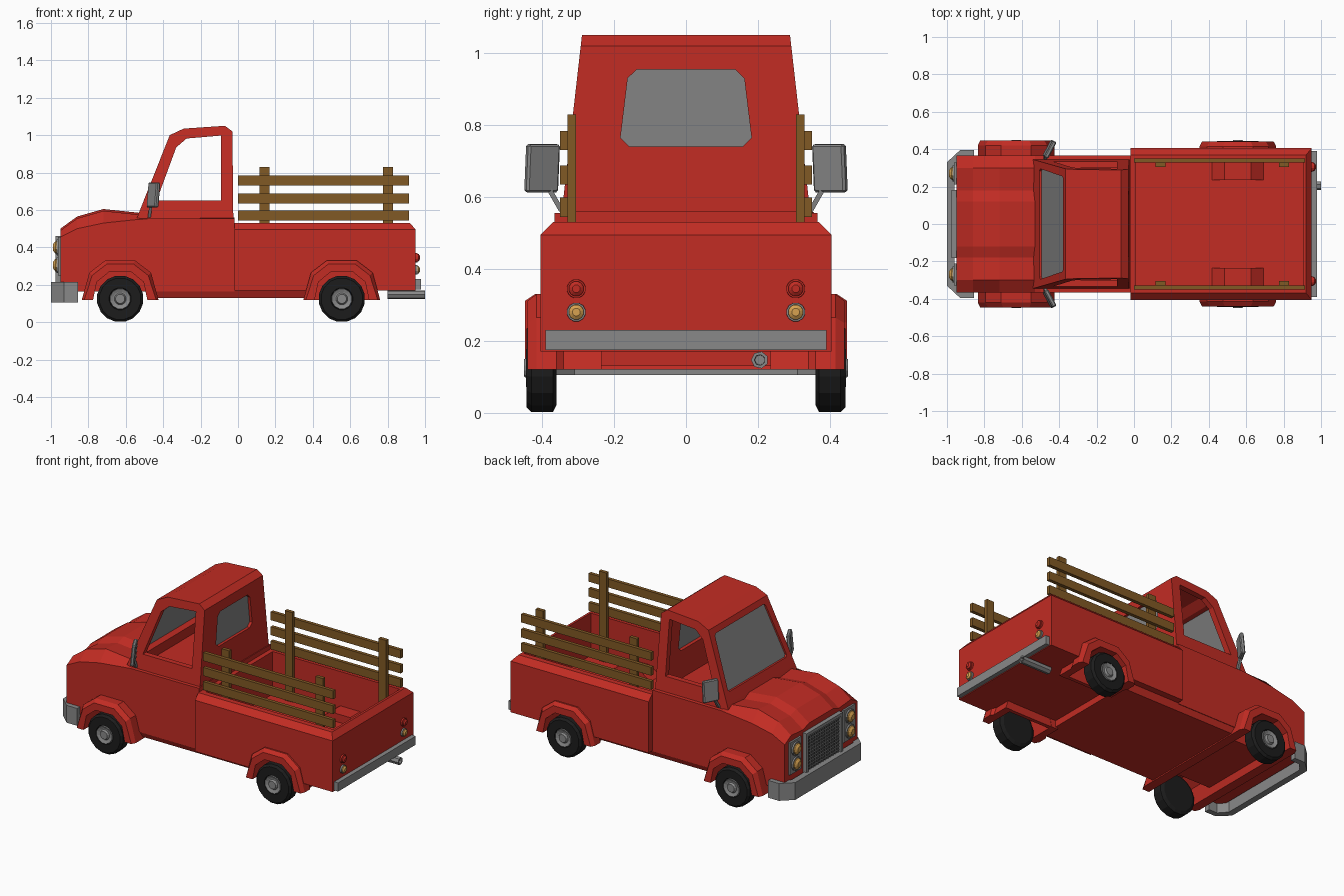
import bpy, bmesh, math
from mathutils import Vector, Matrix

if "Cube" in bpy.data.objects:
    bpy.data.objects.remove(bpy.data.objects["Cube"])


def mat(name, r, g, b):
    m = bpy.data.materials.new(name)
    m.diffuse_color = (r, g, b, 1)
    m.use_nodes = True
    m.node_tree.nodes["Principled BSDF"].inputs["Base Color"].default_value = m.diffuse_color
    return m


RED = mat("red paint", .54, .025, .017)
METAL = mat("grey metal", .25, .25, .25)
GLASS = mat("grey glass", .23, .23, .23)
RUBBER = mat("black rubber", .012, .012, .012)
WOOD = mat("brown wood", .22, .1, .018)
AMBER = mat("amber lamp", .68, .36, .08)
DARK = mat("dark grille", .05, .05, .05)


def loft(name, rings, m=None):
    """Closed solid through rings with equal point counts."""
    bm = bmesh.new()
    vs = [[bm.verts.new(p) for p in r] for r in rings]
    n = len(rings[0])
    for a, b in zip(vs, vs[1:]):
        for i in range(n):
            j = (i + 1) % n
            bm.faces.new((a[i], a[j], b[j], b[i]))
    bm.faces.new(vs[0])
    bm.faces.new(vs[-1])
    bmesh.ops.recalc_face_normals(bm, faces=bm.faces)
    me = bpy.data.meshes.new(name)
    bm.to_mesh(me)
    bm.free()
    ob = bpy.data.objects.new(name, me)
    bpy.context.collection.objects.link(ob)
    if m:
        me.materials.append(m)
    return ob


def box(name, x, y, z, m=None):
    return loft(name, [[(x[0], y[0], k), (x[1], y[0], k), (x[1], y[1], k), (x[0], y[1], k)] for k in z], m)


def side_prism(name, pts, y0, y1, m=None):
    return loft(name, [[(x, y, z) for x, z in pts] for y in (y0, y1)], m)


def lathe(name, axis, c, prof, n, m):
    """Disc stack: prof = (offset along axis, radius)."""
    rings = []
    for d, r in prof:
        ring = []
        for i in range(n):
            a = 2 * math.pi * (i + .5) / n
            u, v = r * math.cos(a), r * math.sin(a)
            o = (d, u, v) if axis == "x" else (u, d, v)
            ring.append(Vector(c) + Vector(o))
        rings.append(ring)
    return loft(name, rings, m)


def cut(ob, cutter):
    cutter.hide_render = True
    md = ob.modifiers.new("cut", "BOOLEAN")
    md.operation = "DIFFERENCE"
    md.solver = "EXACT"
    md.object = cutter
    bpy.context.view_layer.objects.active = ob
    bpy.ops.object.modifier_apply(modifier=md.name)
    bpy.data.objects.remove(cutter)


def arc(cx, half):
    """Mirror half an arch contour (x, z) about the wheel centre."""
    return [(cx - x, z) for x, z in half] + [(cx + x, z) for x, z in reversed(half)]


# Lower front body with hood: sections along x (x, top z, shoulder z)
rings = []
for x, zt, zs in [(-.95, .5, .455), (-.86, .565, .5), (-.72, .605, .53), (-.53, .585, .55), (-.5, .56, .553), (-.02, .56, .555)]:
    k = 1 if x < -.51 else 0
    half = [(.12, zt), (.18, zt - .02 * k), (.3, zt - .01 * k), (.365, zs), (.365, .165)]
    rings.append([(x, y, z) for y, z in half] + [(x, -y, z) for y, z in reversed(half)])
body = loft("front_body", rings, RED)

# Cargo bed, open on top
bed = loft("cargo_bed", [[(-.02, -h, z), (b, -h, z), (b, h, z), (-.02, h, z)]
                         for z, h, b in [(.17, .405, .95), (.495, .405, .95), (.53, .37, .92)]], RED)
cut(bed, box("bed_cutter", (.01, .905), (-.335, .335), (.26, .7)))

# Floor pan with slanted sides
loft("floor_pan", [[(-.46, -h, z), (.38, -h, z), (.38, h, z), (-.46, h, z)]
                   for z, h in [(.13, .345), (.17, .364)]], RED)

# Wheel wells and flared arches
OUT = [(.205, .12), (.165, .265), (.08, .33)]
OUT2 = [(.192, .12), (.15, .25), (.07, .312)]
INN = [(.145, .12), (.125, .215), (.06, .268)]
WELL = [(.165, .05), (.145, .24), (.07, .295)]
FX, RX = -.63, .555


def arch(name, cx, stations):
    loft(name, [[(x, y, z) for x, z in arc(cx, o) + arc(cx, INN)[::-1]] for y, o in stations], RED)


for s in (1, -1):
    cut(body, side_prism("well_cutter", arc(FX, WELL), s * .25, s * .6))
    cut(bed, side_prism("well_cutter", arc(RX, WELL), s * .25, s * .6))
    arch("rear_arch", RX, [(s * .235, OUT2), (s * .34, OUT2), (s * .36, OUT), (s * .415, OUT), (s * .44, OUT2)])
    side_prism("rear_well_back", arc(RX, INN), s * .237, s * .26, RED)
arch("front_arch", FX, [(-.447, OUT2), (-.42, OUT), (.42, OUT), (.447, OUT2)])

# Cab shell, tapering towards the roof


def cab_solid(name, pts, inset, m=None):
    hw = lambda z: .345 - .114 * (z - .56) - inset
    return loft(name, [[(x, s * hw(z), z) for x, z in pts] for s in (-1, 1)], m)


cab = cab_solid("cab", [(-.545, .545), (-.53, .585), (-.365, 1.0), (-.29, 1.035), (-.07, 1.05),
                        (-.03, 1.02), (-.025, .545)], 0, RED)
cut(cab, cab_solid("cab_cutter", [(-.49, .5), (-.325, .965), (-.275, .998), (-.08, 1.01), (-.07, .5)], .035))
cut(cab, side_prism("door_window_cutter", [(-.435, .65), (-.33, .935), (-.275, .982), (-.09, .998), (-.09, .65)], -.6, .6))


def pane(name, corners, at, x0, x1, m=None):
    return loft(name, [[(at(z) + d, y, z) for y, z in corners] for d in (x0, x1)], m)


def chamfered(z0, w0, z1, w1, c):
    half = [(w0 - c, z0), (w0, z0 + c), (w1, z1 - c), (w1 - c, z1)]
    return half + [(-y, z) for y, z in reversed(half)]


wind = chamfered(.645, .295, .965, .255, .012)
slope = lambda z: -.53 + .3976 * (z - .585)
rear = chamfered(.74, .182, .955, .162, .025)
flat = lambda z: 0
cut(cab, pane("windshield_cutter", wind, slope, -.1, .09))
cut(cab, pane("rear_window_cutter", rear, flat, -.15, .1))
pane("windshield", wind, slope, .012, .02, GLASS)
pane("rear_window", rear, flat, -.052, -.045, GLASS)

# Wheels
for cx in (FX, RX):
    for s in (1, -1):
        c = (cx, s * .4, .125)
        lathe("tyre", "y", c, [(-.04 * s, .105), (-.03 * s, .125), (.03 * s, .125), (.043 * s, .112), (.043 * s, .06), (.03 * s, .055)], 16, RUBBER)
        lathe("wheel_rim", "y", c, [(.02 * s, .058), (.045 * s, .055), (.038 * s, .038), (.038 * s, .032), (.05 * s, .025)], 12, METAL)

# Bumpers
half = [(-.855, .395), (-.93, .395), (-1, .33)]
inner = [(-.96, .31), (-.915, .36), (-.855, .36)]
loop = half + [(x, -y) for x, y in half[::-1]] + [(x, -y) for x, y in inner[::-1]] + inner
loft("front_bumper", [[(x, y, z) for x, y in loop] for z in (.105, .215)], METAL)
box("rear_bumper", (.945, .978), (-.39, .39), (.175, .23), METAL)

# Exhaust
lathe("exhaust", "x", (0, .205, .147), [(.8, .024), (1.0, .024), (1.0, .015), (.97, .014)], 7, METAL)

# Grille: dark panel, frame and mesh bars
box("grille_panel", (-.962, -.945), (-.17, .17), (.2, .45), DARK)
for s in (1, -1):
    box("grille_side", (-.977, -.94), (s * .162, s * .182), (.19, .462), METAL)
for z in (.19, .442):
    box("grille_edge", (-.977, -.94), (-.165, .165), (z, z + .02), METAL)
for i in range(11):
    z = .225 + i * .02
    box("grille_bar", (-.967, -.96), (-.165, .165), (z, z + .006), METAL)
for i in range(13):
    y = -.15 + i * .025
    box("grille_upright", (-.966, -.96), (y - .003, y + .003), (.2, .45), METAL)

for s in (1, -1):
    # Headlamps on grey plates
    box("headlamp_plate", (-.962, -.945), (s * .212, s * .328), (.25, .455), METAL)
    for z in (.4, .305):
        c = (-.955, s * .27, z)
        lathe("headlamp_ring", "x", c, [(0, .045), (-.016, .043), (-.016, .034)], 12, METAL)
        lathe("headlamp", "x", c, [(-.005, .037), (-.022, .034), (-.034, .018)], 12, AMBER)
    # Tail lamps
    for z, m in ((.345, RED), (.28, AMBER)):
        c = (.945, s * .305, z)
        lathe("tail_lamp_ring", "x", c, [(0, .027), (.014, .026)], 12, METAL if m == AMBER else RED)
        lathe("tail_lamp", "x", c, [(0, .022), (.02, .021), (.027, .011)], 12, m)
    # Door mirror and its arm
    mirror = box("door_mirror", (-.012, .012), (-.05, .05), (-.067, .067), METAL)
    bev = mirror.modifiers.new("bevel", "BEVEL")
    bev.width, bev.segments = .006, 1
    mirror.matrix_world = (Matrix.Translation((-.452, s * .4, .68)) @ Matrix.Rotation(math.radians(-28 * s), 4, "Z")
                           @ Matrix.Rotation(math.radians(5), 4, "Y"))
    r = .008
    loft("mirror_arm", [[(x - r, y - r, z), (x + r, y - r, z), (x + r, y + r, z), (x - r, y + r, z)]
                        for x, y, z in [(-.475, s * .345, .56), (-.465, s * .385, .63)]], METAL)
    # Wooden side rails
    for x in (.115, .775):
        box("rail_post", (x, x + .053), (s * .306, s * .329), (.26, .83), WOOD)
    for z in (.545, .635, .73):
        box("rail_slat", (0, .915), (s * .328, s * .35), (z, z + .053), WOOD)
